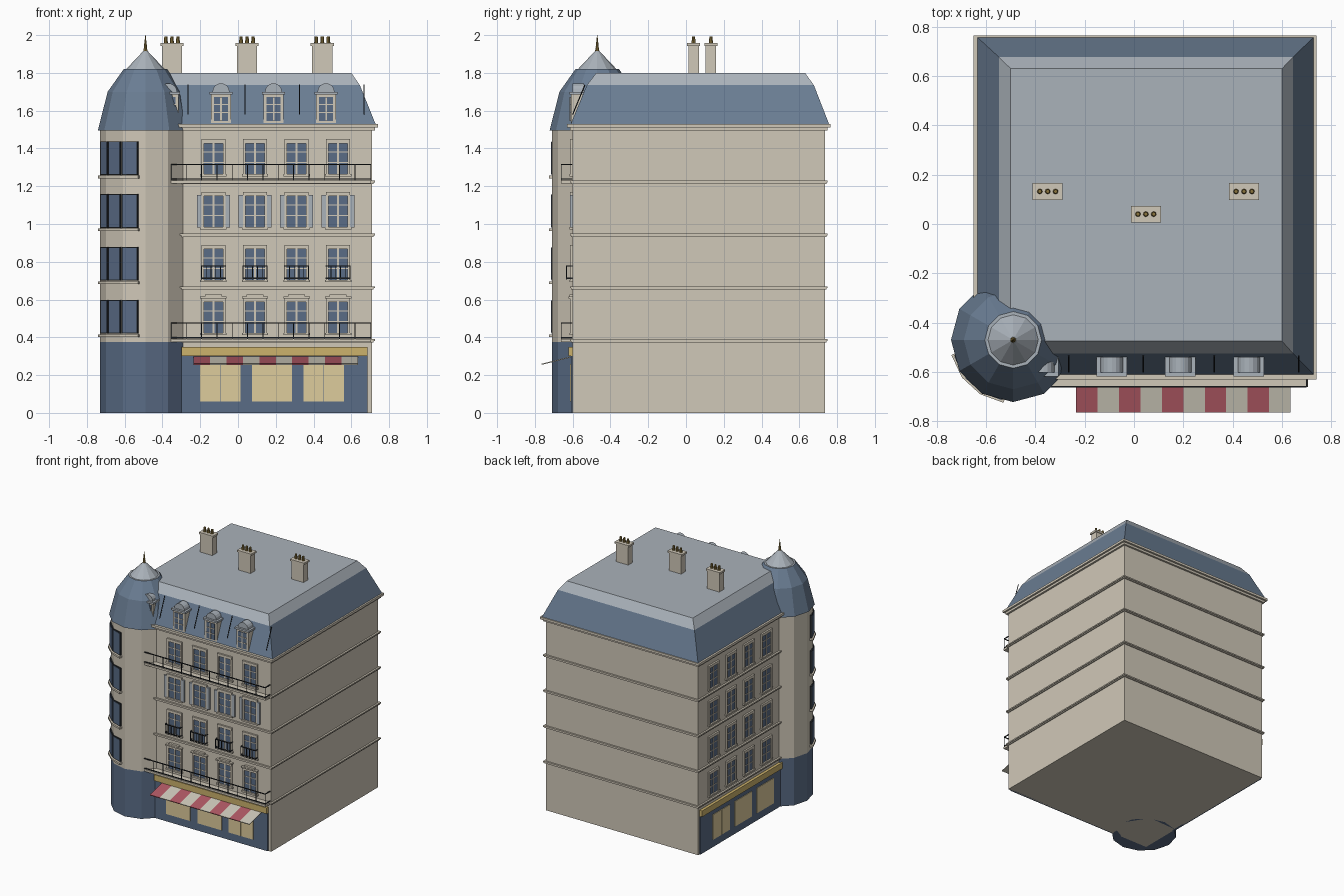
import bpy, bmesh, math
from mathutils import Matrix, Vector

cube = bpy.data.objects.get("Cube")
if cube:
    bpy.data.objects.remove(cube, do_unlink=True)


def material(name, rgb):
    m = bpy.data.materials.new(name)
    m.use_nodes = True
    lin = [(c / 255 / 12.92 if c < 11 else ((c / 255 + 0.055) / 1.055) ** 2.4) for c in rgb] + [1]
    m.diffuse_color = lin
    m.node_tree.nodes["Principled BSDF"].inputs["Base Color"].default_value = lin
    return m


STONE = material("limestone", (208, 200, 184))
SLATE = material("slate blue", (106, 125, 147))
ZINC = material("zinc grey", (170, 178, 186))
BLUE = material("shop blue", (90, 108, 134))
GOLD = material("sign gold", (204, 178, 108))
PANEL = material("warm shop window", (222, 204, 156))
RED = material("awning red", (176, 88, 100))
CREAM = material("awning cream", (204, 200, 185))
IRON = material("dark iron", (38, 42, 46))
BRASS = material("aged brass", (140, 118, 62))

parts = {}
I = Matrix.Identity(4)


def part(name, mat):
    """Mesh collecting all pieces of one kind of part."""
    return parts.setdefault(name, (bmesh.new(), [mat]))[0]


def box(name, mat, x, y, z, m=I):
    """Box given by its ranges along x, y and z."""
    c = Vector((sum(x) / 2, sum(y) / 2, sum(z) / 2))
    s = Matrix.Diagonal((x[1] - x[0], y[1] - y[0], z[1] - z[0], 1))
    bmesh.ops.create_cube(part(name, mat), size=1, matrix=m @ Matrix.Translation(c) @ s)


def cone(name, mat, at, r1, r2, depth, sides=8, m=I):
    """Upright cone or cylinder standing on the point given."""
    at = Vector(at) + Vector((0, 0, depth / 2))
    bmesh.ops.create_cone(part(name, mat), cap_ends=True, segments=sides, radius1=r1,
                          radius2=r2, depth=depth, matrix=m @ Matrix.Translation(at))


def loft(name, loops, mats, bands):
    """Skin a stack of equal loops; bands gives the material of each band and the cap."""
    bm = part(name, mats[0])
    parts[name][1][:] = mats
    rows = [[bm.verts.new(p) for p in loop] for loop in loops]
    n = len(rows[0])
    for a, b, mi in zip(rows, rows[1:], bands):
        for i in range(n):
            j = (i + 1) % n
            bm.faces.new((a[i], a[j], b[j], b[i])).material_index = mi
    bm.faces.new(rows[-1]).material_index = bands[-1]
    bm.faces.new(rows[0][::-1])


def rect(x0, x1, y0, y1, z):
    return [(x0, y0, z), (x1, y0, z), (x1, y1, z), (x0, y1, z)]


# Main block and the string courses around it
X, Y = (-0.62, 0.71), (-0.60, 0.735)
FLOORS = (0.38, 0.66, 0.94, 1.22)
box("main_walls", STONE, X, Y, (0, 1.51))


def course(z0, z1, out):
    box("cornices", STONE, (X[0] - out, X[1] + out), (Y[0] - out, Y[1] + out), (z0, z1))


for z in FLOORS:
    course(z - 0.008, z, 0.008)
    course(z, z + 0.01, 0.014)
course(1.495, 1.512, 0.015)
course(1.512, 1.53, 0.03)

# Mansard roof
loft("mansard_roof", [rect(-0.635, 0.728, -0.61, 0.757, 1.53),
                      rect(-0.548, 0.645, -0.525, 0.677, 1.735),
                      rect(-0.50, 0.60, -0.475, 0.63, 1.80)], [SLATE, ZINC], [0, 1, 1])

# Corner tower
TX, TY = -0.49, -0.47


def ring(r, z):
    return [(TX + r * math.cos(i * math.pi / 6), TY + r * math.sin(i * math.pi / 6), z)
            for i in range(12)]


loft("tower_walls", [ring(0.24, 0), ring(0.24, 0.375), ring(0.24, 1.5)], [BLUE, STONE], [0, 1, 1])
loft("tower_roof", [ring(0.252, 1.495), ring(0.20, 1.70), ring(0.115, 1.82), ring(0.102, 1.82),
                    ring(0.012, 1.915)], [SLATE, ZINC], [0, 0, 1, 1, 1])
cone("tower_finial", BRASS, (TX, TY, 1.905), 0.013, 0.007, 0.035)
cone("tower_finial", BRASS, (TX, TY, 1.94), 0.008, 0.001, 0.06)
for angle in (205, 227.5, 250):
    m = Matrix.Translation((TX, TY, 0)) @ Matrix.Rotation(math.radians(angle - 270), 4, 'Z')
    for z in FLOORS:
        box("tower_window_frames", IRON, (-0.044, 0.044), (-0.242, -0.20), (z + 0.04, z + 0.218), m)
        box("tower_window_glass", BLUE, (-0.039, 0.039), (-0.245, -0.20), (z + 0.045, z + 0.213), m)
        box("tower_sills", STONE, (-0.05, 0.05), (-0.253, -0.20), (z + 0.022, z + 0.036), m)


def window(u, z, m, lintel=False, shutters=False):
    """Framed window of two by three panes; the wall plane is local y = 0, outside is -y."""
    z0, z1 = z + 0.04, z + 0.225
    box("window_glass", BLUE, (u - 0.052, u + 0.052), (-0.004, 0.01), (z0, z1), m)
    for s in (-1, 1):
        a, b = sorted((u + s * 0.05, u + s * 0.064))
        box("window_frames", STONE, (a, b), (-0.012, 0.01), (z0, z1), m)
        if shutters:
            a, b = sorted((u + s * 0.064, u + s * 0.088))
            box("shutters", ZINC, (a, b), (-0.014, 0.01), (z0 + 0.002, z1 - 0.012), m)
    box("window_frames", STONE, (u - 0.064, u + 0.064), (-0.013, 0.01), (z1 - 0.018, z1 + 0.004), m)
    box("window_sills", STONE, (u - 0.07, u + 0.07), (-0.016, 0.01), (z0 - 0.008, z0 + 0.004), m)
    box("window_bars", STONE, (u - 0.005, u + 0.005), (-0.008, 0.01), (z0, z1), m)
    for k in (0.35, 0.65):
        h = z0 + k * (z1 - z0)
        box("window_bars", STONE, (u - 0.05, u + 0.05), (-0.007, 0.01), (h - 0.003, h + 0.003), m)
    if lintel:
        box("window_lintels", STONE, (u - 0.07, u + 0.07), (-0.022, 0.01), (z1, z1 + 0.01), m)
        box("window_lintels", STONE, (u - 0.045, u + 0.045), (-0.018, 0.01), (z1 + 0.01, z1 + 0.022), m)


def railing(name, u0, u1, out, z0, z1, posts, m):
    """Iron railing with top and bottom rails, and ends returning to the wall."""
    t = 0.003
    for z in (z0 + 0.008, z1):
        box(name, IRON, (u0, u1), (-out - t, -out + t), (z - t, z + t), m)
        for u in (u0, u1):
            box(name, IRON, (u - t, u + t), (-out, 0), (z - t, z + t), m)
    for i in range(posts):
        u = u0 + (u1 - u0) * i / (posts - 1)
        box(name, IRON, (u - 0.002, u + 0.002), (-out - 0.002, -out + 0.002), (z0, z1), m)


def shop_front(u0, u1, first, m):
    """Painted ground floor with sign band and three display windows."""
    box("shop_front", BLUE, (u0, u1), (-0.008, 0.01), (0, 0.30), m)
    box("shop_sign", GOLD, (u0, u1), (-0.022, 0.01), (0.30, 0.348), m)
    for i in range(3):
        u = first + i * 0.274
        for s in (0, 0.107):
            box("shop_windows", PANEL, (u + s, u + s + 0.105), (-0.013, 0.01), (0.06, 0.258), m)


# Street fronts: the front and the side next to the tower
FRONT = Matrix.Translation((0, Y[0], 0))
SIDE = Matrix.Translation((X[0], 0, 0)) @ Matrix.Rotation(-math.pi / 2, 4, 'Z')
COLUMNS = [-0.13 + 0.22 * i for i in range(4)]
for i, z in enumerate(FLOORS):
    for u in COLUMNS:
        window(u, z, FRONT, lintel=(i == 0), shutters=(i == 2))
        window(u - 0.42, z, SIDE)
        if i == 1:
            railing("window_balconies", u - 0.063, u + 0.063, 0.032, z + 0.045, z + 0.118, 6, FRONT)
    if i in (0, 3):
        box("balcony_slabs", STONE, (-0.36, 0.705), (-0.062, 0.01), (z - 0.006, z + 0.01), FRONT)
        railing("long_balcony_railings", -0.355, 0.70, 0.06, z + 0.01, z + 0.095, 14, FRONT)
shop_front(-0.30, 0.685, -0.20, FRONT)
shop_front(-0.715, 0.29, -0.565, SIDE)

# Striped awning
tilt = Matrix.Translation((0, -0.61, 0.296)) @ Matrix.Rotation(math.radians(14), 4, 'X')
for i in range(10):
    x = -0.235 + 0.087 * i
    name, mat = (("awning_red_stripes", RED), ("awning_cream_stripes", CREAM))[i % 2]
    box(name, mat, (x, x + 0.087), (-0.159, 0), (-0.003, 0.003), tilt)

# Dormers
for i in range(4):
    x = -0.368 + 0.278 * i
    box("dormer_walls", STONE, (x - 0.053, x + 0.053), (-0.608, -0.53), (1.53, 1.685))
    box("dormer_glass", BLUE, (x - 0.036, x + 0.036), (-0.612, -0.60), (1.545, 1.672))
    box("dormer_bars", STONE, (x - 0.004, x + 0.004), (-0.616, -0.60), (1.545, 1.672))
    for z in (1.59, 1.632):
        box("dormer_bars", STONE, (x - 0.036, x + 0.036), (-0.615, -0.60), (z - 0.003, z + 0.003))
    box("dormer_ledges", ZINC, (x - 0.062, x + 0.062), (-0.618, -0.535), (1.685, 1.70))
    # Arched cap, its lower half sunk into the wall below
    lay = Matrix.Translation((x, -0.54, 1.70)) @ Matrix.Rotation(math.pi / 2, 4, 'X')
    cone("dormer_arches", ZINC, (0, 0, 0), 0.045, 0.045, 0.062, 16, lay)

# Thin rods on the front roof slope
lean = Matrix.Rotation(math.radians(-22.5), 4, 'X')
for x in (-0.265, 0.037, 0.325, 0.668):
    cone("roof_rods", IRON, (0, 0, 0), 0.003, 0.003, 0.17, 6,
         Matrix.Translation((x, -0.60, 1.58)) @ lean)

# Chimneys with pots
for x, y in ((-0.35, 0.132), (0.048, 0.04), (0.446, 0.132)):
    box("chimneys", STONE, (x - 0.053, x + 0.053), (y - 0.028, y + 0.028), (1.79, 1.945))
    box("chimney_caps", STONE, (x - 0.061, x + 0.061), (y - 0.034, y + 0.034), (1.942, 1.957))
    for dx in (-0.032, 0, 0.032):
        cone("chimney_pots", BRASS, (x + dx, y, 1.955), 0.011, 0.008, 0.037)

# Turn the collected parts into objects
for name, (bm, mats) in parts.items():
    bmesh.ops.recalc_face_normals(bm, faces=bm.faces)
    mesh = bpy.data.meshes.new(name)
    bm.to_mesh(mesh)
    bm.free()
    for m in mats:
        mesh.materials.append(m)
    bpy.context.collection.objects.link(bpy.data.objects.new(name, mesh))
